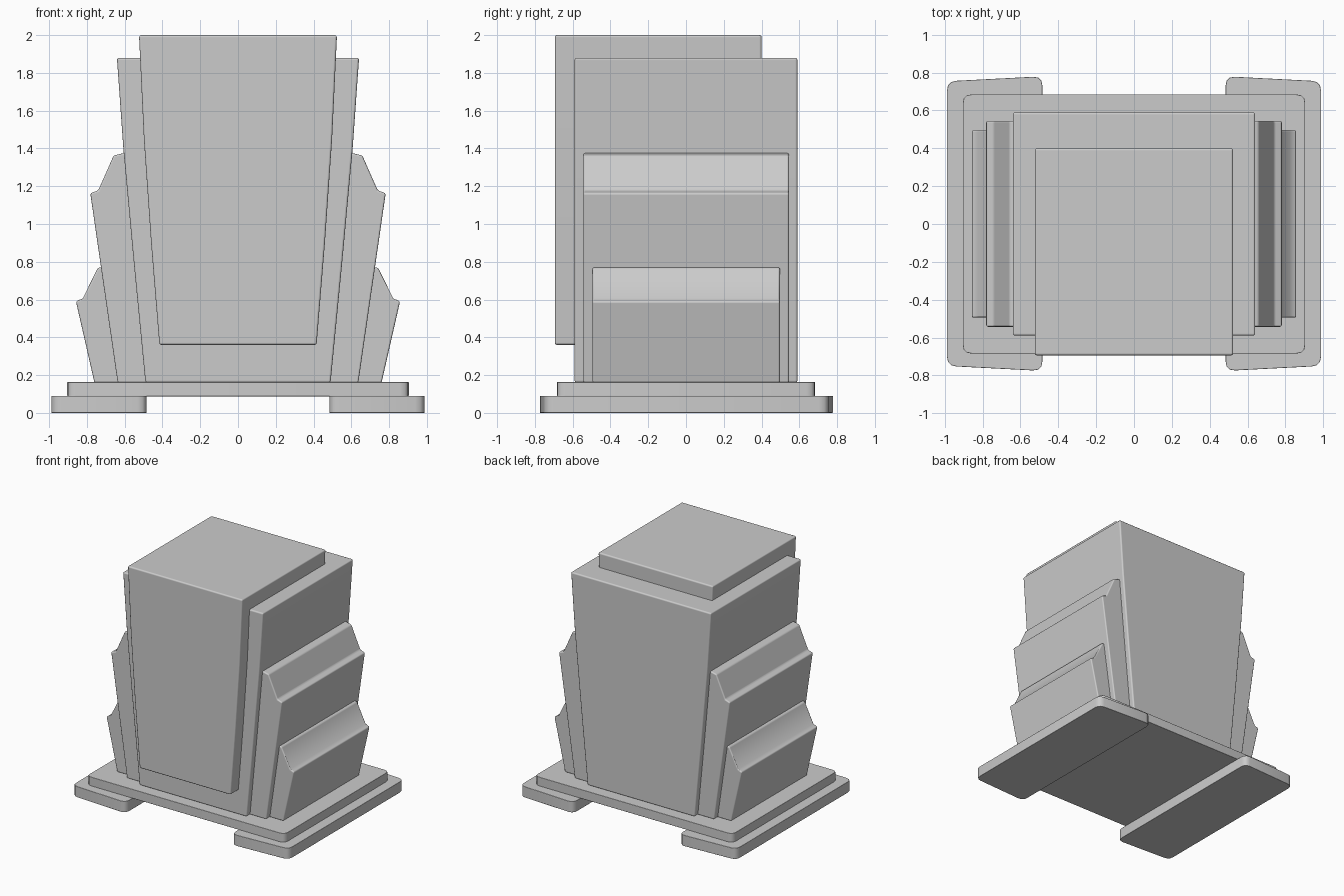
import bpy, bmesh, math
from mathutils import Vector

if "Cube" in bpy.data.objects:
    bpy.data.objects.remove(bpy.data.objects["Cube"])


def prism(name, outline, lo, hi, axis, bevel):
    """Extrude a closed 2D outline along 'y' (xz outline) or 'z' (xy outline)."""
    bm = bmesh.new()
    put = (lambda a, b, t: (a, t, b)) if axis == 'y' else (lambda a, b, t: (a, b, t))
    rings = [[bm.verts.new(put(a, b, t)) for a, b in outline] for t in (lo, hi)]
    bm.faces.new(rings[0])
    bm.faces.new(rings[1][::-1])
    n = len(outline)
    for i in range(n):
        j = (i + 1) % n
        bm.faces.new((rings[0][i], rings[0][j], rings[1][j], rings[1][i]))
    bmesh.ops.recalc_face_normals(bm, faces=bm.faces[:])
    for f in bm.faces:
        f.smooth = True
    me = bpy.data.meshes.new(name)
    bm.to_mesh(me)
    bm.free()
    ob = bpy.data.objects.new(name, me)
    bpy.context.collection.objects.link(ob)
    mod = ob.modifiers.new("soft_edges", 'BEVEL')
    mod.width = bevel
    mod.segments = 3
    mod.limit_method = 'ANGLE'
    mod.angle_limit = math.radians(40)
    mod.harden_normals = True
    return ob


def symmetric(right):
    """Right-hand profile, listed bottom to top, closed by its mirror image."""
    return right + [(-x, z) for x, z in reversed(right)]


def rounded(corners, r, seg=3):
    """Round every corner of a polygon with a small arc."""
    out, n = [], len(corners)
    for i in range(n):
        p = Vector(corners[i])
        a = p + (Vector(corners[i - 1]) - p).normalized() * r
        b = p + (Vector(corners[(i + 1) % n]) - p).normalized() * r
        for k in range(seg + 1):
            t = k / seg
            q = a * (1 - t) ** 2 + p * 2 * t * (1 - t) + b * t * t
            out.append((q.x, q.y))
    return out


# Flared main tower
prism("main_body", symmetric([(0.49, 0.16), (0.55, 0.78), (0.607, 1.40), (0.641, 1.88)]),
      -0.59, 0.59, 'y', 0.012)

# Raised front panel that continues over the top as a cap
prism("front_panel_cap", symmetric([(0.416, 0.36), (0.46, 0.90), (0.498, 1.45), (0.524, 2.0)]),
      -0.694, 0.40, 'y', 0.012)

# Stepped side buttresses
prism("upper_side_step", symmetric([(0.637, 0.16), (0.782, 1.163), (0.740, 1.178),
                                    (0.658, 1.363), (0.60, 1.376)]),
      -0.543, 0.545, 'y', 0.01)
prism("lower_side_step", symmetric([(0.760, 0.16), (0.858, 0.590), (0.822, 0.606),
                                    (0.742, 0.768), (0.68, 0.778)]),
      -0.495, 0.497, 'y', 0.01)

# Base plate with rounded corners
prism("base_plate", rounded([(-0.904, -0.684), (0.904, -0.684), (0.904, 0.684), (-0.904, 0.684)], 0.045),
      0.088, 0.163, 'z', 0.003)

# Two slightly tapered feet
for side, s in (("left", -1), ("right", 1)):
    quad = [(s * 0.484, -0.776), (s * 0.988, -0.750), (s * 0.988, 0.754), (s * 0.484, 0.780)]
    prism(side + "_foot", rounded(quad, 0.05), 0.0, 0.09, 'z', 0.003)
